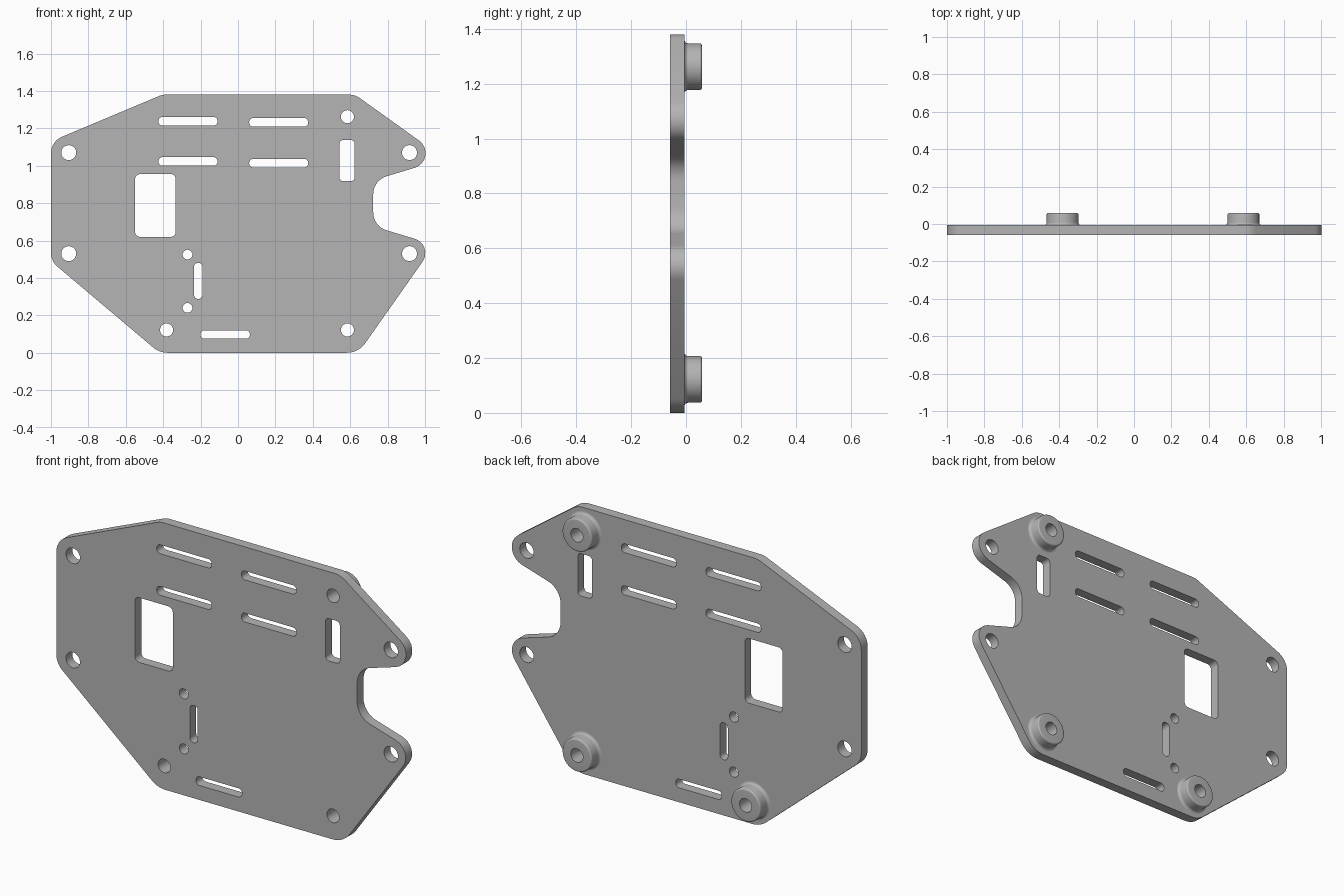
import bpy, bmesh
from math import pi, sin, cos, tan
from mathutils import Vector, Matrix

cube = bpy.data.objects.get("Cube")
if cube:
    bpy.data.objects.remove(cube, do_unlink=True)

FRONT, BACK, BOSS_END = -0.058, -0.006, 0.058

grey = bpy.data.materials.new("plain grey")
grey.use_nodes = True
grey.diffuse_color = (0.46, 0.46, 0.46, 1)
grey.node_tree.nodes["Principled BSDF"].inputs["Base Color"].default_value = (0.46, 0.46, 0.46, 1)


def rounded(corners, steps=8):
    """Fillet each (x, z, radius) corner of a closed polygon."""
    path = []
    for i, (x, z, r) in enumerate(corners):
        p = Vector((x, z))
        a = (Vector(corners[i - 1][:2]) - p).normalized()
        b = (Vector(corners[(i + 1) % len(corners)][:2]) - p).normalized()
        half = a.angle(b) / 2
        centre = p + (a + b).normalized() * r / sin(half)
        start = p + a * r / tan(half) - centre
        end = p + b * r / tan(half) - centre
        turn = pi - 2 * half
        for k in range(steps + 1):
            t = k / steps
            path.append(centre + (start * sin((1 - t) * turn) + end * sin(t * turn)) / sin(turn))
    return path


def circle(x, z, r, n=32):
    return [Vector((x + r * cos(2 * pi * k / n), z + r * sin(2 * pi * k / n))) for k in range(n)]


def slot(x0, x1, z0, z1, r):
    return rounded([(x0, z0, r), (x1, z0, r), (x1, z1, r), (x0, z1, r)])


def finish(name, bm):
    bmesh.ops.remove_doubles(bm, verts=bm.verts, dist=0.0001)
    bmesh.ops.recalc_face_normals(bm, faces=bm.faces)
    mesh = bpy.data.meshes.new(name)
    bm.to_mesh(mesh)
    bm.free()
    mesh.materials.clear()
    mesh.materials.append(grey)
    obj = bpy.data.objects.new(name, mesh)
    bpy.context.collection.objects.link(obj)
    bpy.ops.object.select_all(action='DESELECT')
    obj.select_set(True)
    bpy.context.view_layer.objects.active = obj
    bpy.ops.object.shade_smooth_by_angle(angle=pi / 6)
    return obj


# Plate outline, counter-clockwise from the lower left
loops = [rounded([
    (-0.42, 0, 0.12), (0.644, 0, 0.12),
    (1.051, 0.578, 0.08), (0.723, 0.676, 0.1),
    (0.723, 0.922, 0.1), (1.104, 1.037, 0.082),
    (0.626, 1.38, 0.1), (-0.405, 1.38, 0.1),
    (-1, 1.13, 0.096), (-1, 0.49, 0.096)])]

# Corner mounting holes
for x in (-0.905, 0.917):
    for z in (0.53, 1.07):
        loops.append(circle(x, z, 0.04))

# Boss holes and small servo holes
bosses = {"upper_left_boss": (0.585, 1.262),
          "lower_left_boss": (0.585, 0.122),
          "lower_right_boss": (-0.382, 0.122)}
BORE = 0.035
loops += [circle(x, z, BORE) for x, z in bosses.values()]
loops += [circle(-0.27, z, 0.026) for z in (0.24, 0.525)]

# Strap slots and windows
loops += [slot(-0.425, -0.11, z, z + 0.046, 0.021) for z in (1.0, 1.215)]
loops += [slot(0.06, 0.375, z, z + 0.046, 0.021) for z in (0.991, 1.209)]
loops += [slot(-0.2, 0.063, 0.075, 0.12, 0.02),
          slot(-0.235, -0.19, 0.288, 0.48, 0.021),
          slot(0.542, 0.624, 0.918, 1.137, 0.02),
          slot(-0.55, -0.333, 0.62, 0.955, 0.025)]

# Plate: filled flat curve with holes, extruded
curve = bpy.data.curves.new("plate_profile", 'CURVE')
curve.dimensions = '2D'
curve.fill_mode = 'BOTH'
curve.extrude = (BACK - FRONT) / 2
for loop in loops:
    spline = curve.splines.new('POLY')
    spline.points.add(len(loop) - 1)
    for point, p in zip(spline.points, loop):
        point.co = (p.x, p.y, 0, 1)
    spline.use_cyclic_u = True
helper = bpy.data.objects.new("plate_profile", curve)
bpy.context.collection.objects.link(helper)
bpy.context.view_layer.update()
solid = bpy.data.meshes.new_from_object(helper.evaluated_get(bpy.context.evaluated_depsgraph_get()))
bpy.data.objects.remove(helper, do_unlink=True)
bm = bmesh.new()
bm.from_mesh(solid)
bpy.data.meshes.remove(solid)
to_front = Matrix.Translation((0, (FRONT + BACK) / 2, 0)) @ Matrix.Rotation(pi / 2, 4, 'X')
bmesh.ops.transform(bm, matrix=to_front, verts=bm.verts)
finish("plate", bm)


# Bosses: lathed tubes with a fillet at the foot and a rounded rim
def boss(name, x, z, radius=0.085, foot=0.014, rim=0.008, steps=6, n=48):
    quarter = [k / steps * pi / 2 for k in range(steps + 1)]
    profile = [(radius + foot - foot * sin(a), BACK + foot - foot * cos(a)) for a in quarter]
    profile += [(radius - rim + rim * cos(a), BOSS_END - rim + rim * sin(a)) for a in quarter]
    profile += [(BORE, BOSS_END), (BORE, BACK)]
    bm = bmesh.new()
    verts = [bm.verts.new((x + r, y, z)) for r, y in profile]
    edges = [bm.edges.new(pair) for pair in zip(verts, verts[1:])]
    bmesh.ops.spin(bm, geom=verts + edges, cent=(x, 0, z), axis=(0, 1, 0),
                   angle=2 * pi, steps=n, use_merge=True)
    finish(name, bm)


for name, (x, z) in bosses.items():
    boss(name, x, z)
